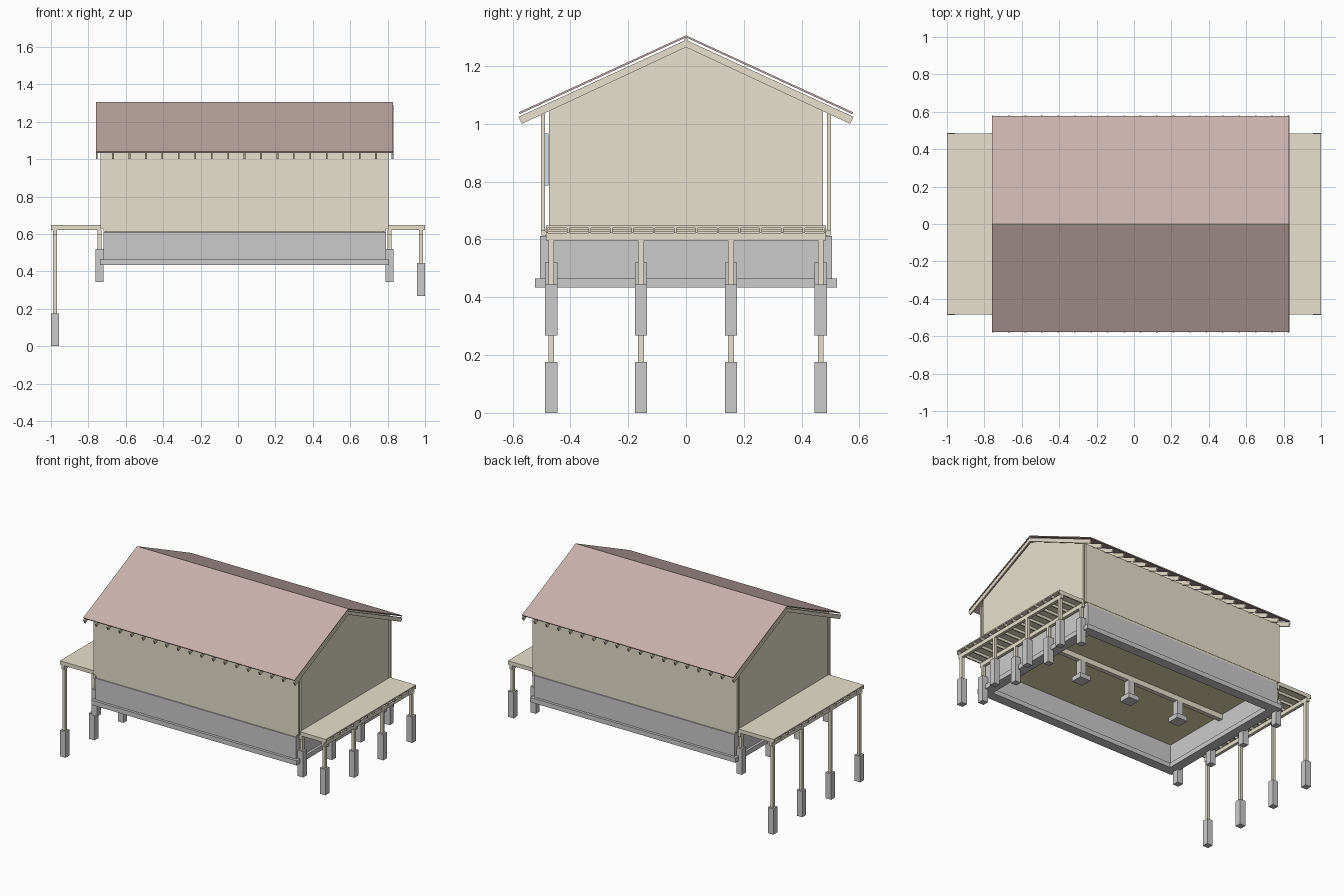
import bpy, bmesh

if "Cube" in bpy.data.objects:
    bpy.data.objects.remove(bpy.data.objects["Cube"])


def material(name, rgb):
    m = bpy.data.materials.new(name)
    m.diffuse_color = (*rgb, 1)
    m.use_nodes = True
    m.node_tree.nodes["Principled BSDF"].inputs["Base Color"].default_value = m.diffuse_color
    return m


TIMBER = material("timber", (0.81, 0.75, 0.61))
ROOFING = material("roofing", (0.58, 0.44, 0.42))
GLASS = material("glass", (0.60, 0.76, 0.84))
INSULATION = material("insulation", (0.78, 0.72, 0.44))


def finish(name, bm, mat):
    bmesh.ops.recalc_face_normals(bm, faces=bm.faces)
    me = bpy.data.meshes.new(name)
    bm.to_mesh(me)
    bm.free()
    ob = bpy.data.objects.new(name, me)
    bpy.context.collection.objects.link(ob)
    if mat:
        me.materials.append(mat)
    return ob


def box(name, x, y, z, mat=None):
    """Box from (min, max) ranges."""
    bm = bmesh.new()
    bmesh.ops.create_cube(bm, size=1)
    for v in bm.verts:
        v.co = [r[0] + (c + 0.5) * (r[1] - r[0]) for r, c in zip((x, y, z), v.co)]
    return finish(name, bm, mat)


def prism(name, half, x, mat=None):
    """Closed yz profile extruded along x."""
    bm = bmesh.new()
    f = bm.faces.new([bm.verts.new((x[0], y, z)) for y, z in half])
    ext = bmesh.ops.extrude_face_region(bm, geom=[f])["geom"]
    for v in ext:
        if isinstance(v, bmesh.types.BMVert):
            v.co.x = x[1]
    return finish(name, bm, mat)


def ring(name, cx, hx, hy, t, z):
    """Rectangular frame of wall thickness t."""
    bm = bmesh.new()
    loops = []
    for zz in z:
        for d in (0, t):
            a, b = hx - d, hy - d
            loops.append([bm.verts.new((cx + sx * a, sy * b, zz))
                          for sx, sy in ((-1, -1), (1, -1), (1, 1), (-1, 1))])
    ob, ib, ot, it = loops
    for p, q in ((ob, ot), (ot, it), (it, ib), (ib, ob)):
        for i in range(4):
            j = (i + 1) % 4
            bm.faces.new((p[i], p[j], q[j], q[i]))
    return finish(name, bm, None)


def around(c, w):
    return (c - w / 2, c + w / 2)


CX = 0.035            # house centre in x
X0, X1 = -0.735, 0.805  # outer faces of the end walls

# Foundation: strip footing and stem wall
ring("strip_footing", CX, 0.772, 0.523, 0.066, (0.433, 0.465))
ring("foundation_wall", CX, 0.755, 0.505, 0.03, (0.465, 0.612))

# Floor with centre beam on three piers
box("floor", (-0.71, 0.78), (-0.488, 0.488), (0.612, 0.634), INSULATION)
box("floor_sill", (-0.72, 0.79), (-0.5, 0.5), (0.613, 0.63), TIMBER)
box("floor_insulation", (-0.69, 0.76), (-0.475, 0.475), (0.605, 0.613), INSULATION)
box("floor_beam", (-0.69, 0.76), (-0.015, 0.015), (0.57, 0.606), TIMBER)
for i in (-1, 0, 1):
    px = CX + i * 0.385
    box("pier_pad", around(px, 0.08), around(0, 0.08), (0.433, 0.465))
    box("pier", around(px, 0.042), around(0, 0.042), (0.465, 0.57))

# Long walls, with a window hidden behind the front cladding
for name, s in (("front_wall", -1), ("back_wall", 1)):
    box(name, (X0, X1), sorted((s * 0.488, s * 0.502)), (0.63, 1.036), TIMBER)
box("window", around(CX, 0.24), (-0.5, -0.475), (0.787, 0.967), GLASS)

# Gable end walls
gable = [(-0.474, 0.632), (0.474, 0.632), (0.474, 1.066), (0, 1.284), (-0.474, 1.066)]
prism("left_gable_wall", gable, (X0, X0 + 0.014), TIMBER)
prism("right_gable_wall", gable, (X1 - 0.014, X1), TIMBER)

# Rafters and ridge board
rafter = [(-0.58, 1.024), (0, 1.29), (0.58, 1.024), (0.568, 1.0), (0, 1.265), (-0.568, 1.0)]
for i in range(19):
    rx = -0.756 + i * (1.582 / 18)
    prism("rafter", rafter, around(rx, 0.009), TIMBER)
box("ridge_board", (-0.76, 0.83), around(0, 0.009), (1.265, 1.295), TIMBER)

# Roof sheets
for name, s in (("front_roof", -1), ("back_roof", 1)):
    sheet = [(0, 1.306), (s * 0.578, 1.04), (s * 0.575, 1.034), (0, 1.299)]
    prism(name, sheet, (-0.76, 0.83), ROOFING)


# Decks: boards, joists, beams, posts and concrete footings
def deck(side, x, rows):
    box(side + "_deck_boards", x, (-0.485, 0.485), (0.640, 0.648), TIMBER)
    for i in range(14):
        box(side + "_deck_joist", x, around(-0.481 + i * 0.074, 0.008), (0.622, 0.641), TIMBER)
    for bx, foot in rows:
        box(side + "_deck_beam", around(bx, 0.02), (-0.485, 0.485), (0.596, 0.623), TIMBER)
        for i in range(4):
            py = -0.466 + i * 0.3107
            box(side + "_deck_post", around(bx, 0.02), around(py, 0.02), (foot + 0.17, 0.597), TIMBER)
            box(side + "_post_footing", around(bx, 0.042), around(py, 0.042), (foot, foot + 0.176))


deck("left", (-1.0, X0), ((-0.978, 0.0), (-0.741, 0.344)))
deck("right", (X1, 1.0), ((0.978, 0.268), (0.81, 0.344)))
